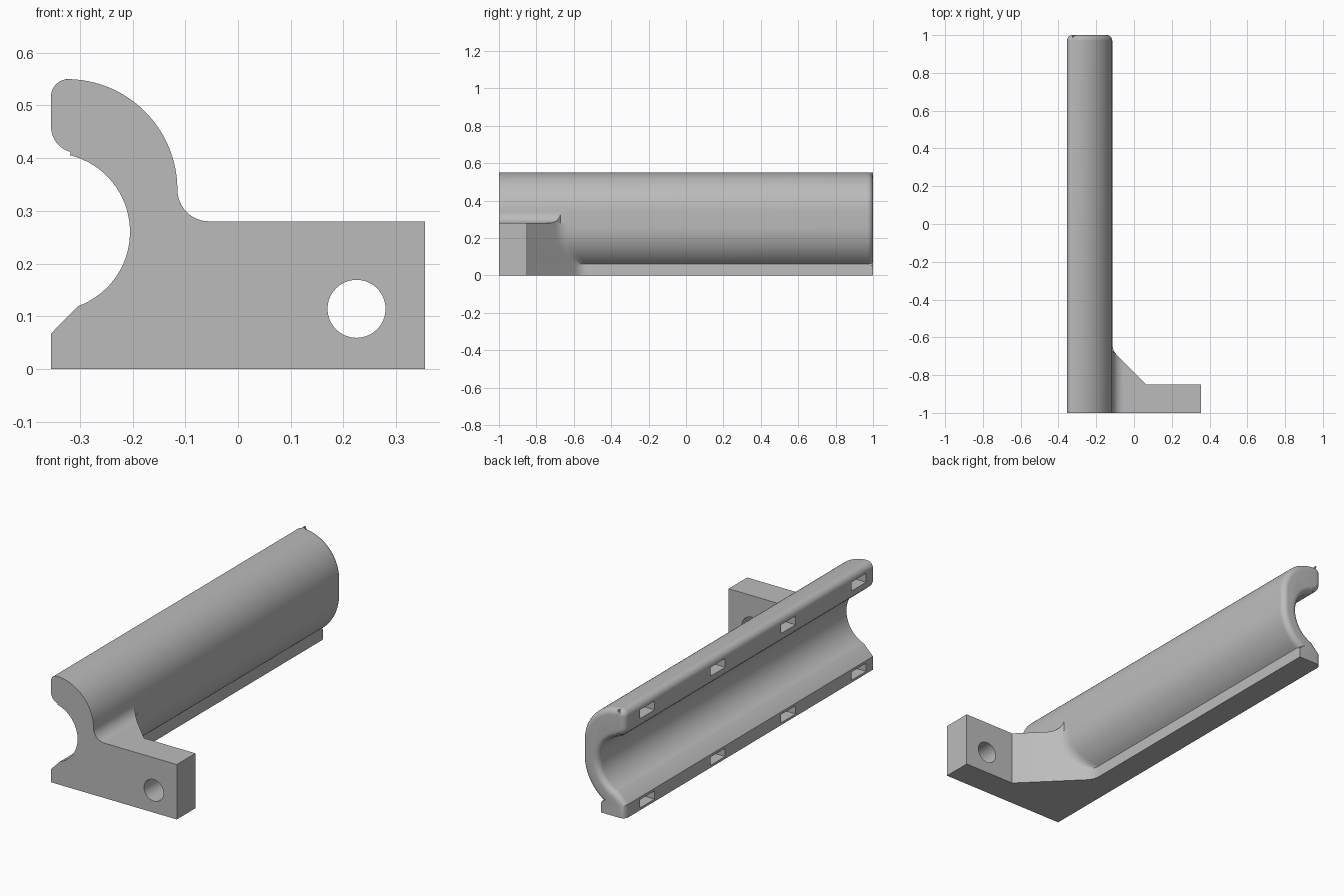
import bpy, bmesh, math
from mathutils import Vector

if "Cube" in bpy.data.objects:
    bpy.data.objects.remove(bpy.data.objects["Cube"], do_unlink=True)

grey = bpy.data.materials.new("plain grey")
grey.use_nodes = True
colour = (0.5, 0.5, 0.5, 1)
grey.diffuse_color = colour
grey.node_tree.nodes["Principled BSDF"].inputs["Base Color"].default_value = colour


def loft(name, rings):
    """Solid through matching closed rings of points, capped at both ends."""
    bm = bmesh.new()
    loops = [[bm.verts.new(p) for p in ring] for ring in rings]
    n = len(loops[0])
    for a, b in zip(loops, loops[1:]):
        for i in range(n):
            j = (i + 1) % n
            bm.faces.new((a[i], a[j], b[j], b[i]))
    bm.faces.new(loops[0])
    bm.faces.new(loops[-1])
    bmesh.ops.recalc_face_normals(bm, faces=bm.faces)
    mesh = bpy.data.meshes.new(name)
    bm.to_mesh(mesh)
    bm.free()
    mesh.materials.append(grey)
    obj = bpy.data.objects.new(name, mesh)
    bpy.context.collection.objects.link(obj)
    return obj


def arc(cx, cz, r, start, end, steps):
    angles = [math.radians(start + (end - start) * i / steps) for i in range(steps + 1)]
    return [Vector((cx + r * math.cos(a), cz + r * math.sin(a))) for a in angles]


def activate(obj):
    bpy.ops.object.select_all(action="DESELECT")
    obj.select_set(True)
    bpy.context.view_layer.objects.active = obj


def cut(obj, cutter):
    mod = obj.modifiers.new("cut", "BOOLEAN")
    mod.operation = "DIFFERENCE"
    mod.solver = "EXACT"
    mod.object = cutter
    activate(obj)
    bpy.ops.object.modifier_apply(modifier=mod.name)
    bpy.data.objects.remove(cutter, do_unlink=True)


def box(name, x0, x1, y0, y1, z0, z1):
    return loft(name, [[(x0, y0, z), (x1, y0, z), (x1, y1, z), (x0, y1, z)] for z in (z0, z1)])


# Cradle: hook-shaped cross-section
LEFT, AXIS_Z, OUTER = -0.355, 0.26, 0.24
profile = [Vector(p) for p in ((LEFT, 0), (-0.22, 0), (-0.22, 0.052))]
profile += arc(LEFT, AXIS_Z, OUTER, -56, 0, 14)
profile += arc(-0.325, 0.34, 0.21, 0, 90, 24)
profile += arc(-0.322, 0.517, 0.033, 90, 180, 8)
profile += arc(-0.305, 0.46, 0.05, 180, 255, 8)
profile += arc(LEFT, AXIS_Z, 0.15, 76, -70, 32)
profile += [Vector((LEFT, 0.067))]

# Inward directions used to round the back end; the foot stays square
inward = []
for i, p in enumerate(profile):
    d1 = (p - profile[i - 1]).normalized()
    d2 = (profile[(i + 1) % len(profile)] - p).normalized()
    n1, n2 = Vector((-d1.y, d1.x)), Vector((-d2.y, d2.x))
    inward.append((n1 + n2) / max(1 + n1.dot(n2), 0.5))
inward[0] = Vector((1, 0))
inward[1] = inward[2] = Vector((0, 0))

ROUND = 0.03
rings = [[(p.x, -1, p.y) for p in profile]]
for k in range(9):
    a = math.pi / 2 * k / 8
    inset, y = ROUND * (1 - math.cos(a)), 1 - ROUND + ROUND * math.sin(a)
    rings.append([(p.x + n.x * inset, y, p.y + n.y * inset) for p, n in zip(profile, inward)])
cradle = loft("cradle", rings)

# Strap slots along both lips
for i in range(4):
    y = -0.885 + 0.568 * i
    cut(cradle, box("slot_cutter", -0.4, -0.27, y - 0.06, y + 0.06, 0.467, 0.512))
    cut(cradle, box("slot_cutter", -0.4, -0.25, y - 0.06, y + 0.06, 0.012, 0.054))


def shell_x(z):
    """Outer side of the cradle at a height."""
    if z < 0.055:
        return -0.22
    return LEFT + math.sqrt(OUTER ** 2 - min(0, z - AXIS_Z) ** 2)


def diagonal_y(x):
    return -0.785 - x


# Mounting bracket with diagonal gusset blended into the cradle
rings = []
for z in [0, 0.05] + [0.06 + 0.22 * i / 11 for i in range(12)]:
    x = shell_x(z)
    corner = Vector((x, diagonal_y(x)))
    a, b = corner + Vector((0.028, -0.028)), corner + Vector((0, 0.04))
    blend = [a * (1 - t) ** 2 + corner * 2 * t * (1 - t) + b * t * t for t in [i / 6 for i in range(7)]]
    plan = [(x - 0.03, -1), (0.355, -1), (0.355, -0.85), (0.065, -0.85)]
    plan += [tuple(p) for p in blend] + [(x - 0.03, b.y)]
    rings.append([(px, py, z) for px, py in plan])
bracket = loft("mounting_bracket", rings)

# Bolt hole
hole = [arc(0.225, 0.114, 0.055, 0, 354.375, 63)] * 2
cut(bracket, loft("hole_cutter", [[(p.x, y, p.y) for p in ring] for ring, y in zip(hole, (-1.1, -0.7))]))

# Concave fillet on top of the bracket
section = arc(-0.055, 0.34, 0.06, 180, 270, 12) + [Vector((-0.055, 0.27)), Vector((-0.14, 0.27)), Vector((-0.14, 0.34))]
fillet = loft("bracket_fillet", [[(p.x, -1, p.y) for p in section],
                                 [(p.x, diagonal_y(p.x), p.y) for p in section]])

for obj in (cradle, bracket, fillet):
    activate(obj)
    bpy.ops.object.shade_smooth_by_angle(angle=math.radians(25))
